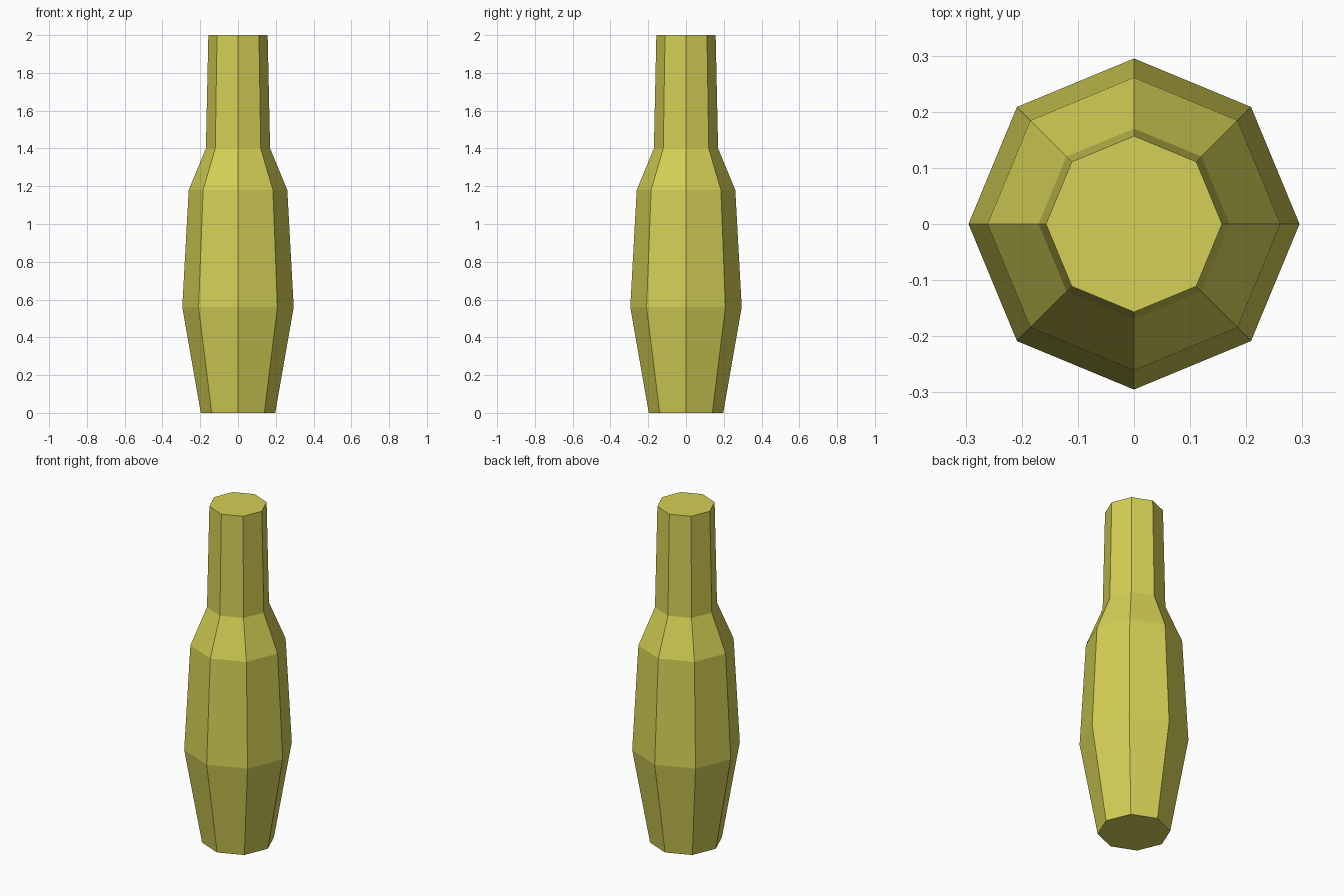
import bpy, bmesh, math

if "Cube" in bpy.data.objects:
    bpy.data.objects.remove(bpy.data.objects["Cube"])

SIDES = 8
# bottle silhouette: (radius, height)
PROFILE = [(0.197, 0.0), (0.295, 0.56), (0.261, 1.18), (0.17, 1.40), (0.157, 2.0)]

mat = bpy.data.materials.new("olive yellow")
mat.diffuse_color = (0.66, 0.63, 0.092, 1)
mat.use_nodes = True
mat.node_tree.nodes["Principled BSDF"].inputs["Base Color"].default_value = mat.diffuse_color

bm = bmesh.new()
# octagonal rings with corners on the axes
rings = [[bm.verts.new((r * math.cos(2 * math.pi * i / SIDES),
                        r * math.sin(2 * math.pi * i / SIDES), z))
          for i in range(SIDES)] for r, z in PROFILE]
# side walls
for low, high in zip(rings, rings[1:]):
    for i in range(SIDES):
        j = (i + 1) % SIDES
        bm.faces.new((low[i], low[j], high[j], high[i]))
# flat base and top
bm.faces.new(rings[0][::-1])
bm.faces.new(rings[-1])

mesh = bpy.data.meshes.new("bottle")
bm.to_mesh(mesh)
bm.free()
mesh.materials.append(mat)
bpy.context.collection.objects.link(bpy.data.objects.new("bottle", mesh))
